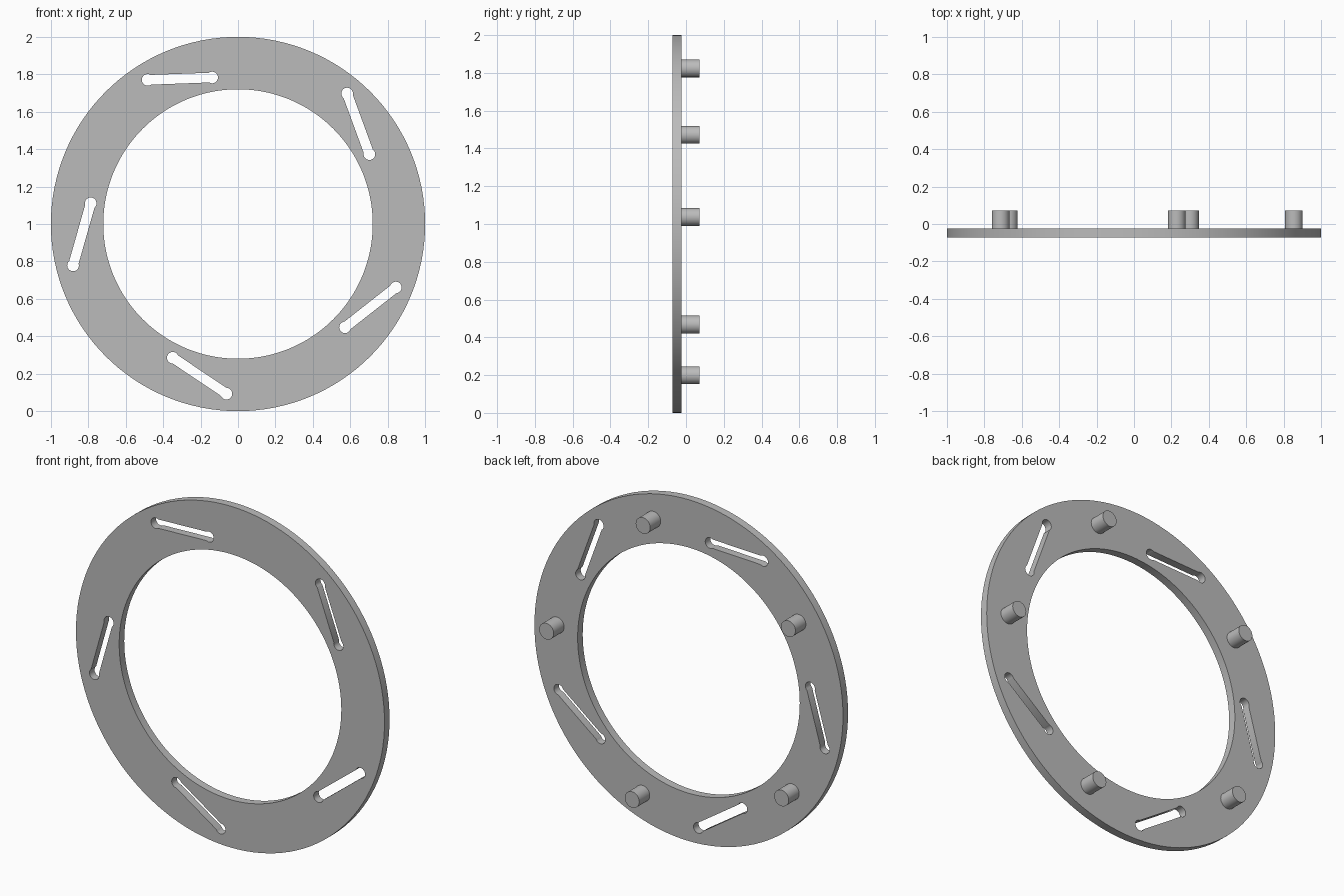
import bpy, bmesh
from math import cos, sin, radians, pi, asin, atan2
from mathutils import Vector

if "Cube" in bpy.data.objects:
    bpy.data.objects.remove(bpy.data.objects["Cube"])

COUNT, STEP = 5, 72
FRONT, MID, BACK = -0.072, -0.025, 0.072

grey = bpy.data.materials.new("plain grey")
grey.use_nodes = True
COLOUR = (0.5, 0.5, 0.5, 1)
grey.diffuse_color = COLOUR
grey.node_tree.nodes["Principled BSDF"].inputs["Base Color"].default_value = COLOUR


def polar(r, deg):
    return Vector((r * cos(radians(deg)), r * sin(radians(deg))))


def arc(centre, r, start, end, n):
    return [centre + Vector((cos(a), sin(a))) * r
            for a in (start + (end - start) * i / n for i in range(n + 1))]


def slot_outline(a, b, end_r, half_width):
    """Straight slot whose round ends are slightly wider than its sides."""
    d = b - a
    heading = atan2(d.y, d.x)
    open_angle = pi - asin(half_width / end_r)
    return (arc(b, end_r, heading - open_angle, heading + open_angle, 20)
            + arc(a, end_r, heading + pi - open_angle, heading + pi + open_angle, 20))


def finish(obj):
    obj.data.materials.clear()
    obj.data.materials.append(grey)
    bpy.ops.object.select_all(action='DESELECT')
    obj.select_set(True)
    bpy.context.view_layer.objects.active = obj
    bpy.ops.object.shade_smooth_by_angle(angle=radians(30))


# Slotted ring: filled outlines, extruded
outlines = [arc(Vector((0, 0)), r, 0, 2 * pi, 128)[:-1] for r in (1.0, 0.72)]
for i in range(COUNT):
    outer = polar(0.909, 50.1 + i * STEP)
    inner = polar(0.795, 28.0 + i * STEP)
    outlines.append(slot_outline(outer, inner, 0.031, 0.026))

curve = bpy.data.curves.new("ring_outline", 'CURVE')
curve.dimensions = '2D'
curve.fill_mode = 'BOTH'
curve.extrude = (MID - FRONT) / 2
for points in outlines:
    spline = curve.splines.new('POLY')
    spline.points.add(len(points) - 1)
    for p, co in zip(spline.points, points):
        p.co = (co.x, co.y, 0, 1)
    spline.use_cyclic_u = True

ring = bpy.data.objects.new("slotted_ring", curve)
bpy.context.collection.objects.link(ring)
ring.location = (0, (FRONT + MID) / 2, 1)
ring.rotation_euler = (pi / 2, 0, 0)
bpy.ops.object.select_all(action='DESELECT')
ring.select_set(True)
bpy.context.view_layer.objects.active = ring
bpy.ops.object.convert(target='MESH')
ring = bpy.context.view_layer.objects.active
bm = bmesh.new()
bm.from_mesh(ring.data)
bmesh.ops.remove_doubles(bm, verts=bm.verts, dist=0.0001)
bmesh.ops.recalc_face_normals(bm, faces=bm.faces)
bm.to_mesh(ring.data)
bm.free()
finish(ring)

# Round pegs on the back
for i in range(COUNT):
    p = polar(0.855, 2.5 + i * STEP)
    bpy.ops.mesh.primitive_cylinder_add(
        vertices=40, radius=0.047, depth=BACK - MID,
        location=(p.x, (MID + BACK) / 2, 1 + p.y), rotation=(pi / 2, 0, 0))
    peg = bpy.context.object
    peg.name = f"back_peg_{i + 1}"
    finish(peg)
